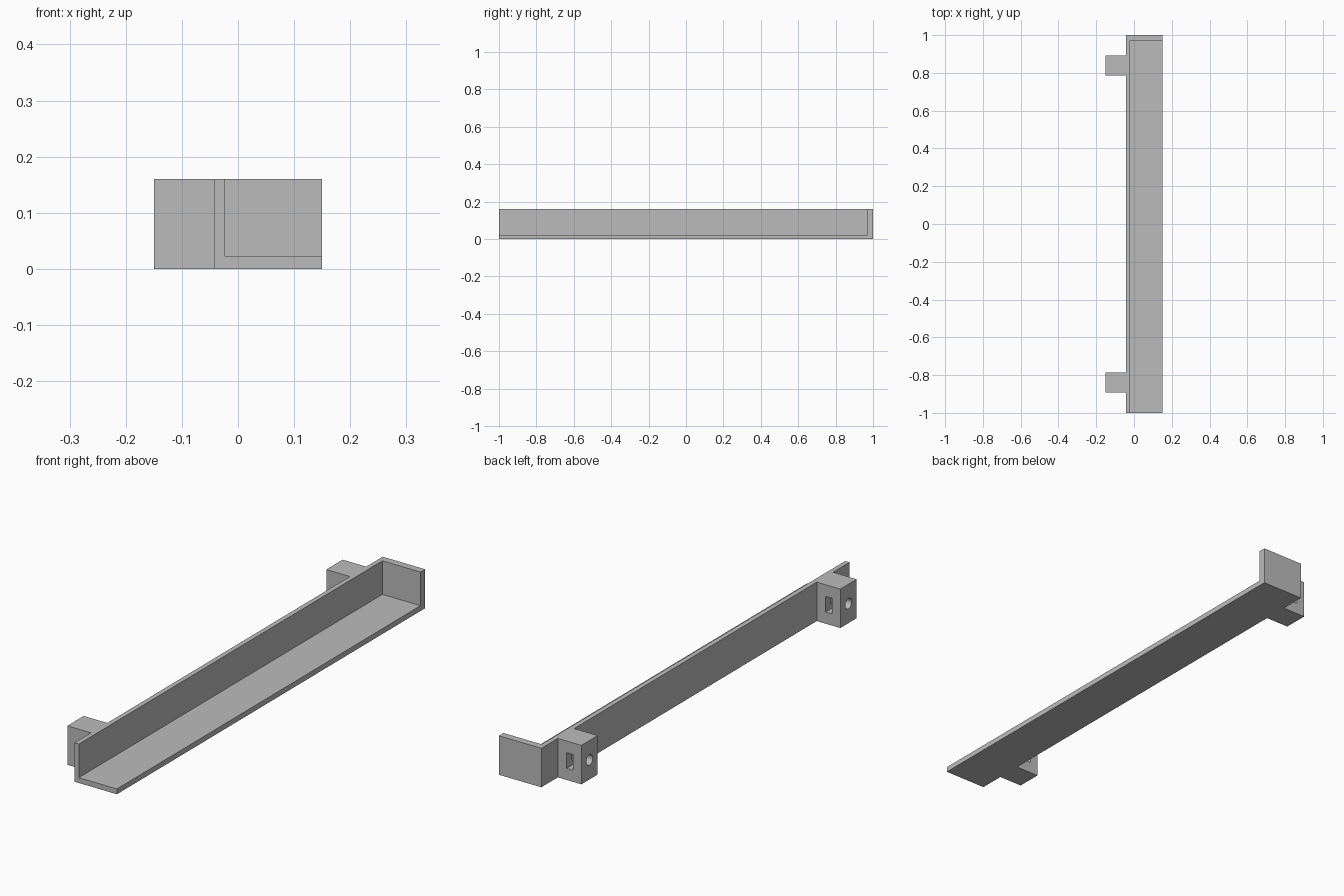
import bpy
import bmesh
from mathutils import Matrix, Vector

cube = bpy.data.objects.get("Cube")
if cube:
    bpy.data.objects.remove(cube, do_unlink=True)

grey = bpy.data.materials.new("plain grey")
grey.use_nodes = True
grey.diffuse_color = (0.5, 0.5, 0.5, 1)
grey.node_tree.nodes["Principled BSDF"].inputs["Base Color"].default_value = (0.5, 0.5, 0.5, 1)


def finish(bm, name):
    bmesh.ops.recalc_face_normals(bm, faces=bm.faces)
    mesh = bpy.data.meshes.new(name)
    bm.to_mesh(mesh)
    bm.free()
    mesh.materials.append(grey)
    obj = bpy.data.objects.new(name, mesh)
    bpy.context.collection.objects.link(obj)
    return obj


def box(name, low, high):
    low, high = Vector(low), Vector(high)
    bm = bmesh.new()
    place = Matrix.Translation((low + high) / 2) @ Matrix.Diagonal((*(high - low), 1))
    bmesh.ops.create_cube(bm, size=1, matrix=place)
    return finish(bm, name)


def cut(target, cutter):
    mod = target.modifiers.new(cutter.name, "BOOLEAN")
    mod.operation = "DIFFERENCE"
    mod.solver = "EXACT"
    mod.object = cutter
    cutter.hide_render = True
    cutter.hide_set(True)


LEFT, RIGHT, TOP = 0.15, -0.043, 0.16
WALL, FLOOR, END = -0.023, 0.022, 0.97

# L-shaped tray: floor and side wall as one extruded profile
bm = bmesh.new()
profile = [(RIGHT, 0), (LEFT, 0), (LEFT, FLOOR), (WALL, FLOOR), (WALL, TOP), (RIGHT, TOP)]
face = bm.faces.new([bm.verts.new((x, -1, z)) for x, z in profile])
sweep = bmesh.ops.extrude_face_region(bm, geom=[face])
moved = [v for v in sweep["geom"] if isinstance(v, bmesh.types.BMVert)]
bmesh.ops.translate(bm, verts=moved, vec=(0, 1 + END, 0))
finish(bm, "tray")

# Closed back end
box("end_wall", (RIGHT, END, 0), (LEFT, 1, TOP))

# Mounting blocks, each with a screw hole and a nut slot
for name, y in (("front", -0.84), ("back", 0.84)):
    block = box(name + "_mount", (-0.15, y - 0.053, 0), (RIGHT, y + 0.053, TOP))

    bm = bmesh.new()
    place = Matrix.Translation((-0.12, y, TOP / 2)) @ Matrix.Rotation(1.5708, 4, "Y")
    bmesh.ops.create_cone(bm, cap_ends=True, segments=32, radius1=0.021,
                          radius2=0.021, depth=0.1, matrix=place)
    cut(block, finish(bm, name + "_screw_hole"))
    cut(block, box(name + "_nut_slot", (-0.112, y - 0.035, 0.048), (-0.083, y + 0.1, 0.112)))
